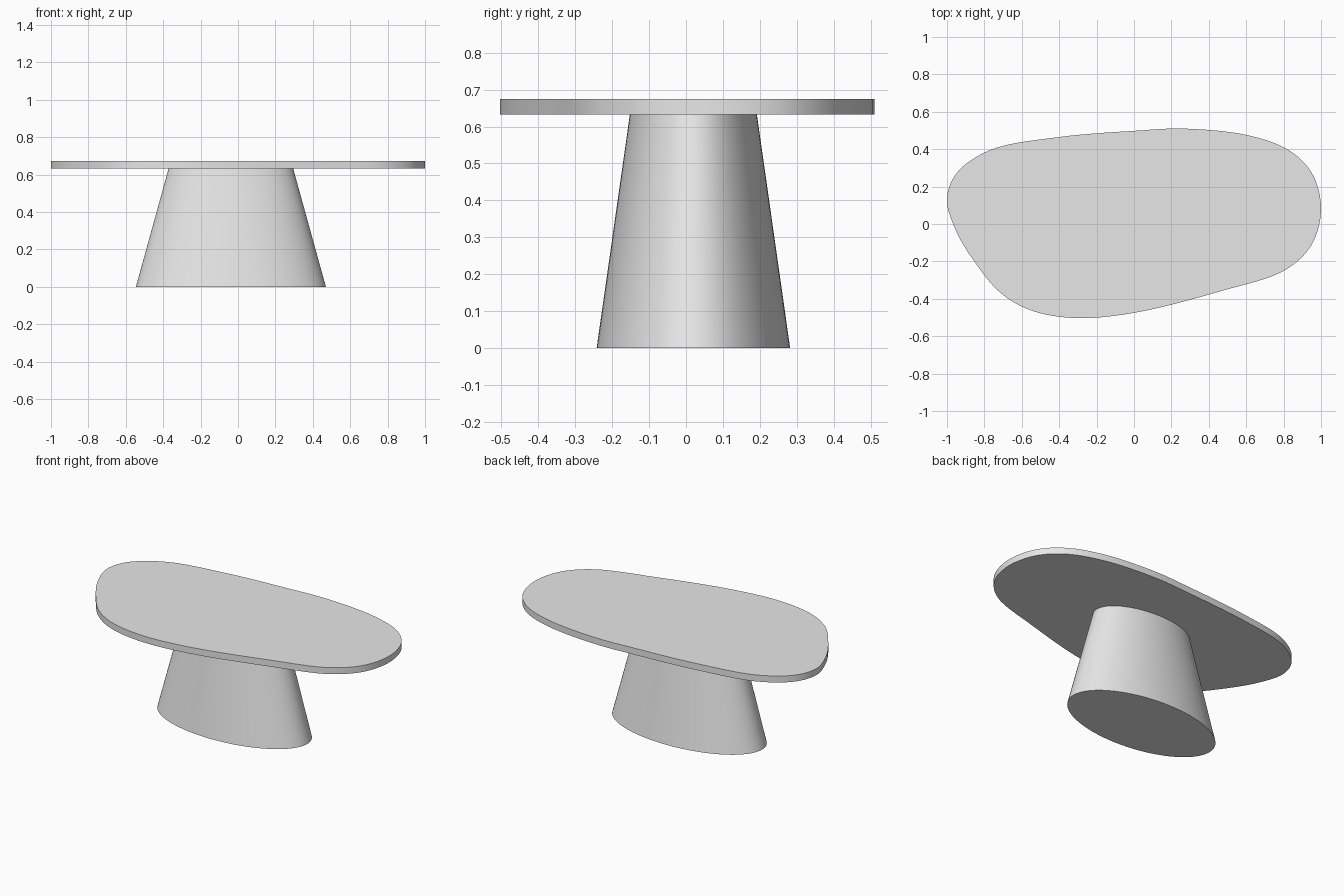
import bpy, bmesh, math
from mathutils import Vector

if "Cube" in bpy.data.objects:
    bpy.data.objects.remove(bpy.data.objects["Cube"])

grey = bpy.data.materials.new("light grey")
grey.diffuse_color = (0.8, 0.8, 0.8, 1)
grey.use_nodes = True
grey.node_tree.nodes["Principled BSDF"].inputs["Base Color"].default_value = grey.diffuse_color


def smooth_closed(pts, steps=8):
    """Closed centripetal Catmull-Rom curve through the points."""
    pts = [Vector(p) for p in pts]
    n, out = len(pts), []
    for i in range(n):
        p0, p1, p2, p3 = (pts[(i + k - 1) % n] for k in range(4))
        t1 = (p1 - p0).length ** 0.5
        t2 = t1 + (p2 - p1).length ** 0.5
        t3 = t2 + (p3 - p2).length ** 0.5
        for s in range(steps):
            t = t1 + (t2 - t1) * s / steps
            a1 = p0.lerp(p1, t / t1)
            a2 = p1.lerp(p2, (t - t1) / (t2 - t1))
            a3 = p2.lerp(p3, (t - t2) / (t3 - t2))
            b1 = a1.lerp(a2, t / t2)
            b2 = a2.lerp(a3, (t - t1) / (t3 - t1))
            out.append(b1.lerp(b2, (t - t1) / (t2 - t1)))
    return out


def loft(name, lower, upper, z0, z1):
    """Capped solid between two matching outlines."""
    bm = bmesh.new()
    a = [bm.verts.new((p[0], p[1], z0)) for p in lower]
    b = [bm.verts.new((p[0], p[1], z1)) for p in upper]
    n = len(a)
    for i in range(n):
        j = (i + 1) % n
        bm.faces.new((a[i], a[j], b[j], b[i]))
    bm.faces.new(a[::-1])
    bm.faces.new(b)
    bmesh.ops.recalc_face_normals(bm, faces=bm.faces)
    me = bpy.data.meshes.new(name)
    bm.to_mesh(me)
    bm.free()
    me.materials.append(grey)
    ob = bpy.data.objects.new(name, me)
    bpy.context.collection.objects.link(ob)
    bpy.ops.object.select_all(action='DESELECT')
    ob.select_set(True)
    bpy.context.view_layer.objects.active = ob
    bpy.ops.object.shade_smooth_by_angle(angle=math.radians(30))
    return ob


def ellipse(cx, cy, rx, ry, n=96):
    return [(cx + rx * math.cos(2 * math.pi * i / n),
             cy + ry * math.sin(2 * math.pi * i / n)) for i in range(n)]


# Pebble-shaped table top (counter-clockwise outline)
outline = smooth_closed([
    (1.0, 0.08), (0.955, 0.265), (0.835, 0.39), (0.62, 0.472),
    (0.27, 0.51), (0.0, 0.498), (-0.4, 0.465), (-0.77, 0.395),
    (-0.95, 0.27), (-1.0, 0.13), (-0.95, -0.04), (-0.85, -0.205),
    (-0.717, -0.365), (-0.556, -0.46), (-0.315, -0.503), (0.0, -0.475),
    (0.46, -0.36), (0.81, -0.245), (0.95, -0.11)])
loft("table_top", outline, outline, 0.633, 0.674)

# Tapered oval pedestal
loft("pedestal", ellipse(-0.038, 0.02, 0.508, 0.262),
     ellipse(-0.038, 0.02, 0.333, 0.172), 0.0, 0.633)
